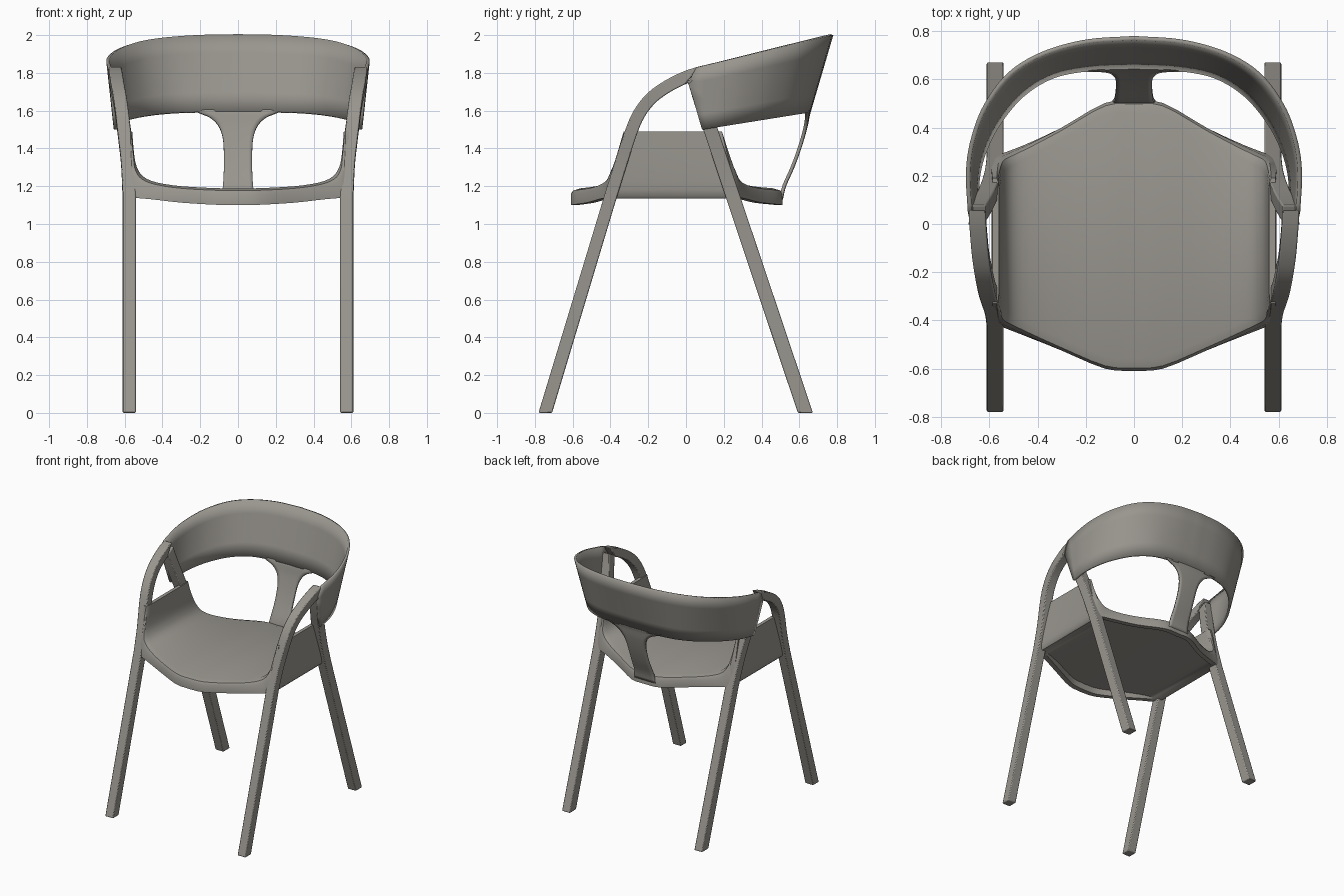
import bpy, bmesh
from mathutils import Vector

if "Cube" in bpy.data.objects:
    bpy.data.objects.remove(bpy.data.objects["Cube"])

mat = bpy.data.materials.new("warm grey wood")
mat.diffuse_color = (0.32, 0.305, 0.275, 1)
mat.use_nodes = True
mat.node_tree.nodes["Principled BSDF"].inputs["Base Color"].default_value = mat.diffuse_color


def spline(pts, n=4):
    """Catmull-Rom through points of any dimension."""
    p = [Vector(q) for q in pts]
    p = [2 * p[0] - p[1]] + p + [2 * p[-1] - p[-2]]
    out = []
    for i in range(1, len(p) - 2):
        a, b, c, d = p[i - 1:i + 3]
        for k in range(n):
            t = k / n
            out.append(0.5 * (2 * b + (c - a) * t + (2 * a - 5 * b + 4 * c - d) * t * t
                              + (3 * b - a - 3 * c + d) * t ** 3))
    return out + [p[-2]]


def loft(name, rings, closed=True, flip=False):
    """Skin a list of point rings; closed rings get end caps."""
    bm = bmesh.new()
    vs = [[bm.verts.new(q) for q in r] for r in rings]
    m = len(vs[0])
    for a, b in zip(vs, vs[1:]):
        for j in range(m if closed else m - 1):
            k = (j + 1) % m
            f = [a[j], b[j], b[k], a[k]]
            bm.faces.new(f[::-1] if flip else f)
    if closed:
        bm.faces.new(vs[0])
        bm.faces.new(vs[-1][::-1])
        bmesh.ops.recalc_face_normals(bm, faces=bm.faces)
    me = bpy.data.meshes.new(name)
    bm.to_mesh(me)
    bm.free()
    me.materials.append(mat)
    ob = bpy.data.objects.new(name, me)
    bpy.context.collection.objects.link(ob)
    bpy.ops.object.select_all(action='DESELECT')
    bpy.context.view_layer.objects.active = ob
    ob.select_set(True)
    bpy.ops.object.shade_smooth_by_angle(angle=0.6)
    return ob


def leg(name, path, width, start, end):
    """Rectangular bar along a path; start and end are the cut half-vectors (y, z)."""
    path = [Vector(p) for p in path]
    rings = []
    for i, p in enumerate(path):
        if i == 0:
            h = Vector((0, *start))
        elif i == len(path) - 1:
            h = Vector((0, *end))
        else:
            t = path[i + 1] - path[i - 1]
            h = Vector((0, -t.z, t.y)).normalized() * width / 2
        s = Vector((0.035, 0, 0))
        rings.append([p + h - s, p + h + s, p - h + s, p - h - s])
    ob = loft(name, rings)
    bev = ob.modifiers.new("soft edges", 'BEVEL')
    bev.width, bev.segments, bev.limit_method = 0.006, 2, 'ANGLE'
    bev.angle_limit = 0.8
    ob.modifiers.new("both sides", 'MIRROR')


# Front legs bending back into the arms
arm = spline([(.576, -.395, 1.16), (.584, -.345, 1.32), (.602, -.293, 1.48), (.614, -.25, 1.58),
              (.626, -.19, 1.66), (.637, -.12, 1.715), (.644, -.045, 1.757), (.65, .035, 1.792)])
leg("front_leg_and_arm", [(.576, -.745, 0)] + arm, .066, (-.036, 0), (.026, .04))

# Rear legs
rear = spline([(.576, .25, 1.14), (.584, .19, 1.32), (.603, .13, 1.5), (.626, .082, 1.64), (.65, .042, 1.775)])
leg("rear_leg", [(.576, .632, 0)] + rear, .074, (-.04, 0), (-.036, -.02))

# Seat shell: stations across x as inner x,z / outer x,z / front y / back y / underside depth
half = [(0, 1.188, 0, 1.10, -.61, .51, .5), (.12, 1.19, .12, 1.102, -.60, .502, .5),
        (.3, 1.2, .3, 1.113, -.525, .40, .55), (.43, 1.22, .45, 1.13, -.465, .33, .75),
        (.5, 1.25, .54, 1.138, -.43, .295, .97), (.535, 1.30, .585, 1.145, -.41, .275, .98),
        (.55, 1.37, .592, 1.28, -.375, .24, .98), (.56, 1.49, .587, 1.49, -.33, .19, .98)]
half = [tuple(q) for q in spline(half, 3)]
stations = [(-a, b, -c, *r) for a, b, c, *r in half[:0:-1]] + half
rings = []
for xi, zi, xo, zo, yf, yb, tm in stations:
    section = [(yf, 1), (yf, .35), (yf + .012, .13), (yf + .05, 0), (yb - .05, 0), (yb - .012, .13),
               (yb, .35), (yb, 1), (yb - .04, 1), (yb - .05, tm), (yf + .05, tm), (yf + .04, 1)]
    rings.append([(xi + (xo - xi) * t, y, zi + (zo - zi) * t) for y, t in section])
loft("seat", rings)

# Backrest band: top and bottom outlines joined by a leaning surface
top = [(0, .78), (.2, .765), (.38, .715), (.52, .63), (.62, .50), (.675, .36), (.697, .22), (.69, .055)]
low = [(0, .66), (.18, .652), (.34, .62), (.47, .54), (.57, .42), (.63, .30), (.657, .19), (.657, .085)]
edge = spline([a + b for a, b in zip(top, low)], 5)
cols = []
for i, (tx, ty, lx, ly) in enumerate(edge):
    tz, lz = 1.83 + (ty - .06) * .236, 1.5 + (ly - .09) * .16
    col = []
    for v in (0, .25, .5, .76, 1):
        y = ly + (ty - ly) * v
        if i == len(edge) - 1 and v < 1:
            y -= .05 * v / .76
        col.append(Vector((lx + (tx - lx) * v, y, lz + (tz - lz) * v)))
    cols.append(col)
mirrored = [[Vector((-p.x, p.y, p.z)) for p in c] for c in cols[:0:-1]]
band = loft("backrest", mirrored + cols, closed=False)

# Central back support flaring into the band: z, y, half width
spine = spline([(1.6, .663, .24), (1.58, .657, .19), (1.56, .653, .145), (1.52, .645, .105), (1.46, .629, .082),
                (1.38, .604, .075), (1.29, .57, .075), (1.2, .53, .08), (1.13, .513, .09)], 3)
rows = [[(w * k / 4, y - .25 * (w * k / 4) ** 2, z) for k in range(-4, 5)] for z, y, w in spine]
support = loft("back_support", rows, closed=False)

for ob, outward in ((band, True), (support, True)):
    me = ob.data
    # make the faces near the middle point backwards so thickness grows inward
    mid = min(me.polygons, key=lambda p: abs(p.center.x))
    if mid.normal.y < 0:
        me.flip_normals()
    sol = ob.modifiers.new("thickness", 'SOLIDIFY')
    sol.thickness, sol.offset = 0.018, -1
